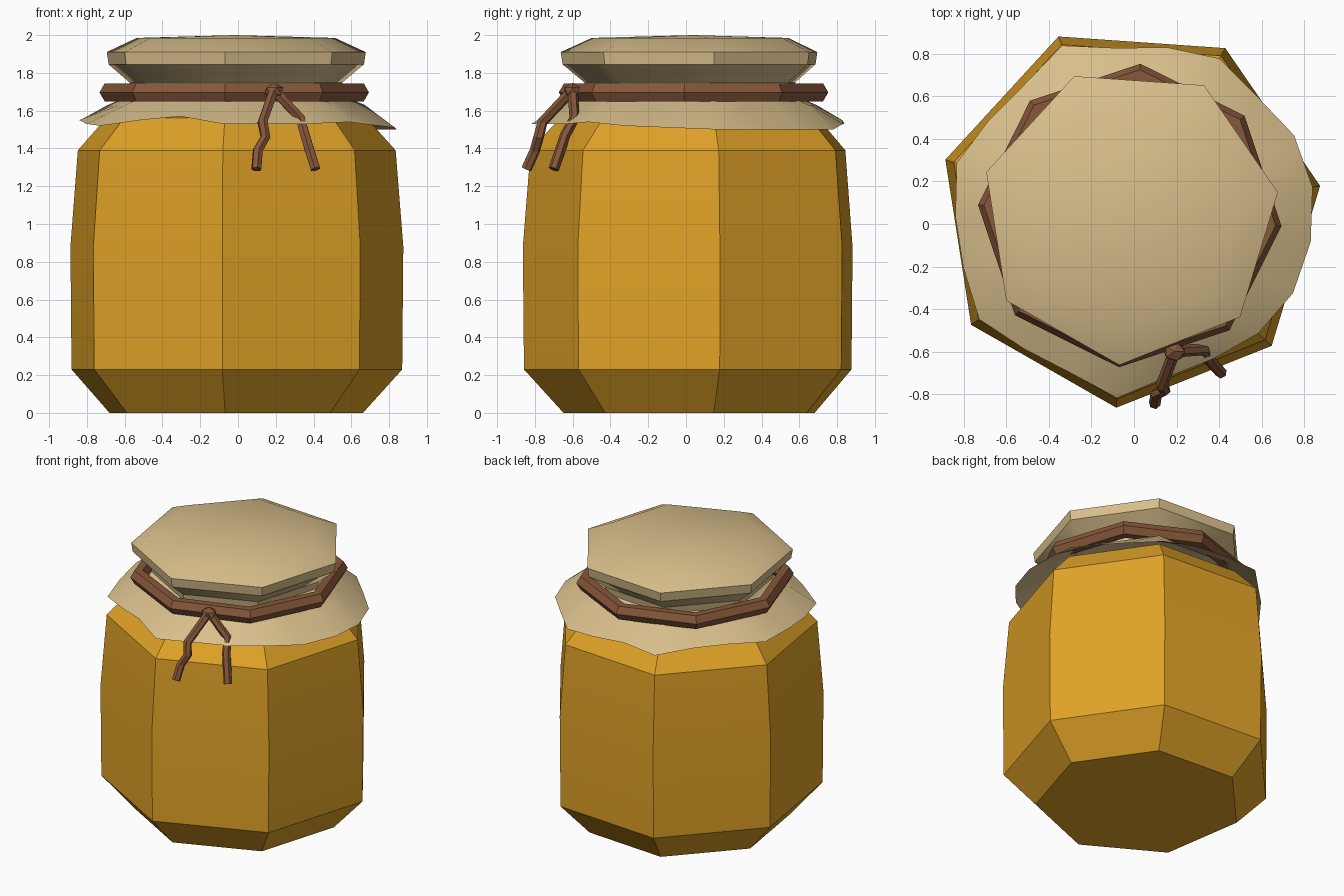
import bpy
import bmesh
from math import sin, cos, pi, radians
from mathutils import Vector

cube = bpy.data.objects.get("Cube")
if cube:
    bpy.data.objects.remove(cube)

SIDES = 7
PHASE = radians(-94)
CENTRE = Vector((-0.02, 0.04, 0))


def material(name, colour):
    mat = bpy.data.materials.new(name)
    mat.use_nodes = True
    mat.diffuse_color = (*colour, 1)
    bsdf = mat.node_tree.nodes["Principled BSDF"]
    bsdf.inputs["Base Color"].default_value = (*colour, 1)
    bsdf.inputs["Roughness"].default_value = 0.8
    return mat


amber = material("amber honey", (0.74, 0.36, 0.02))
linen = material("linen cloth", (0.69, 0.52, 0.26))
cord = material("brown cord", (0.24, 0.095, 0.042))


def ring(radius, z, split=1):
    """Corners of a seven-sided ring, each side cut into equal pieces."""
    corners = [CENTRE + Vector((radius * cos(a), radius * sin(a), z))
               for a in (PHASE + 2 * pi * i / SIDES for i in range(SIDES))]
    return [corners[i].lerp(corners[(i + 1) % SIDES], j / split)
            for i in range(SIDES) for j in range(split)]


def loft(name, rings, mat, cap_first=False, cap_last=False, peak=None, angle=30):
    """Skin a stack of rings given from the bottom up."""
    bm = bmesh.new()
    rows = [[bm.verts.new(p) for p in r] for r in rings]
    n = len(rows[0])
    for low, high in zip(rows, rows[1:]):
        for i in range(n):
            k = (i + 1) % n
            bm.faces.new((low[i], low[k], high[k], high[i]))
    if cap_first:
        bm.faces.new(rows[0][::-1])
    if cap_last:
        bm.faces.new(rows[-1])
    if peak:
        tip = bm.verts.new(peak)
        for i in range(n):
            bm.faces.new((rows[-1][i], rows[-1][(i + 1) % n], tip))
    mesh = bpy.data.meshes.new(name)
    bm.to_mesh(mesh)
    bm.free()
    mesh.materials.append(mat)
    obj = bpy.data.objects.new(name, mesh)
    bpy.context.collection.objects.link(obj)
    bpy.ops.object.select_all(action="DESELECT")
    obj.select_set(True)
    bpy.context.view_layer.objects.active = obj
    bpy.ops.object.shade_smooth_by_angle(angle=radians(angle))
    return obj


# Faceted jar with a chamfered foot and shoulder
jar_profile = [(0.69, 0), (0.9, 0.23), (0.906, 0.88), (0.865, 1.39),
               (0.71, 1.56), (0.58, 1.6)]
loft("jar", [ring(r, z) for r, z in jar_profile], amber, True, True, angle=20)

# Cloth cover: padded lid above the tied neck
lid_profile = [(0.57, 1.7), (0.58, 1.75), (0.695, 1.845), (0.705, 1.91), (0.54, 1.985)]
loft("cloth_lid", [ring(r, z) for r, z in lid_profile], linen,
     peak=CENTRE + Vector((0, 0, 2)), angle=35)

# Cloth skirt with a wavy hem below the cord, in hundredths of a unit
hem_radius = [86, 78, 78, 82, 85, 86, 87, 86, 82, 85, 81,
              79, 86, 79, 80, 85, 82, 82, 86, 80, 79]
hem_height = [53, 53, 53, 54, 52, 51, 50, 50, 50, 50, 53,
              55, 53, 56, 57, 55, 55, 53, 52, 55, 57]
hem = []
for i, (r, h) in enumerate(zip(hem_radius, hem_height)):
    a = PHASE + 2 * pi * i / len(hem_radius)
    hem.append(CENTRE + Vector((r * cos(a), r * sin(a), 100 + h)) / 100)
loft("cloth_skirt", [hem, ring(0.7, 1.63, 3), ring(0.6, 1.67, 3), ring(0.57, 1.7, 3)],
     linen, angle=35)

# Eight-sided cord ring around the neck
bpy.ops.mesh.primitive_torus_add(
    major_segments=8, minor_segments=6, major_radius=0.66, minor_radius=0.055,
    location=CENTRE + Vector((0, 0, 1.697)), rotation=(0, 0, PHASE))
tie = bpy.context.object
tie.name = "cord_ring"
tie.data.materials.append(cord)


# Loose cord ends
def cord_end(name, points):
    curve = bpy.data.curves.new(name, "CURVE")
    curve.dimensions = "3D"
    curve.bevel_depth = 0.028
    curve.bevel_resolution = 1
    curve.use_fill_caps = True
    spline = curve.splines.new("POLY")
    spline.points.add(len(points) - 1)
    for p, co in zip(spline.points, points):
        p.co = (*co, 1)
    spline.use_smooth = False
    curve.materials.append(cord)
    obj = bpy.data.objects.new(name, curve)
    bpy.context.collection.objects.link(obj)
    bpy.ops.object.select_all(action="DESELECT")
    obj.select_set(True)
    bpy.context.view_layer.objects.active = obj
    bpy.ops.object.convert(target="MESH")


cord_end("cord_end_right", [(0.19, -0.6, 1.71), (0.13, -0.76, 1.54), (0.145, -0.78, 1.46),
                            (0.105, -0.8, 1.39), (0.097, -0.845, 1.29)])
cord_end("cord_end_left", [(0.19, -0.6, 1.71), (0.33, -0.59, 1.56), (0.355, -0.64, 1.47),
                           (0.41, -0.7, 1.29)])

# Small knot where the ends meet
bpy.ops.mesh.primitive_ico_sphere_add(subdivisions=1, radius=1, location=(0.19, -0.6, 1.705))
knot = bpy.context.object
knot.name = "cord_knot"
knot.scale = (0.055, 0.05, 0.042)
knot.data.materials.append(cord)
